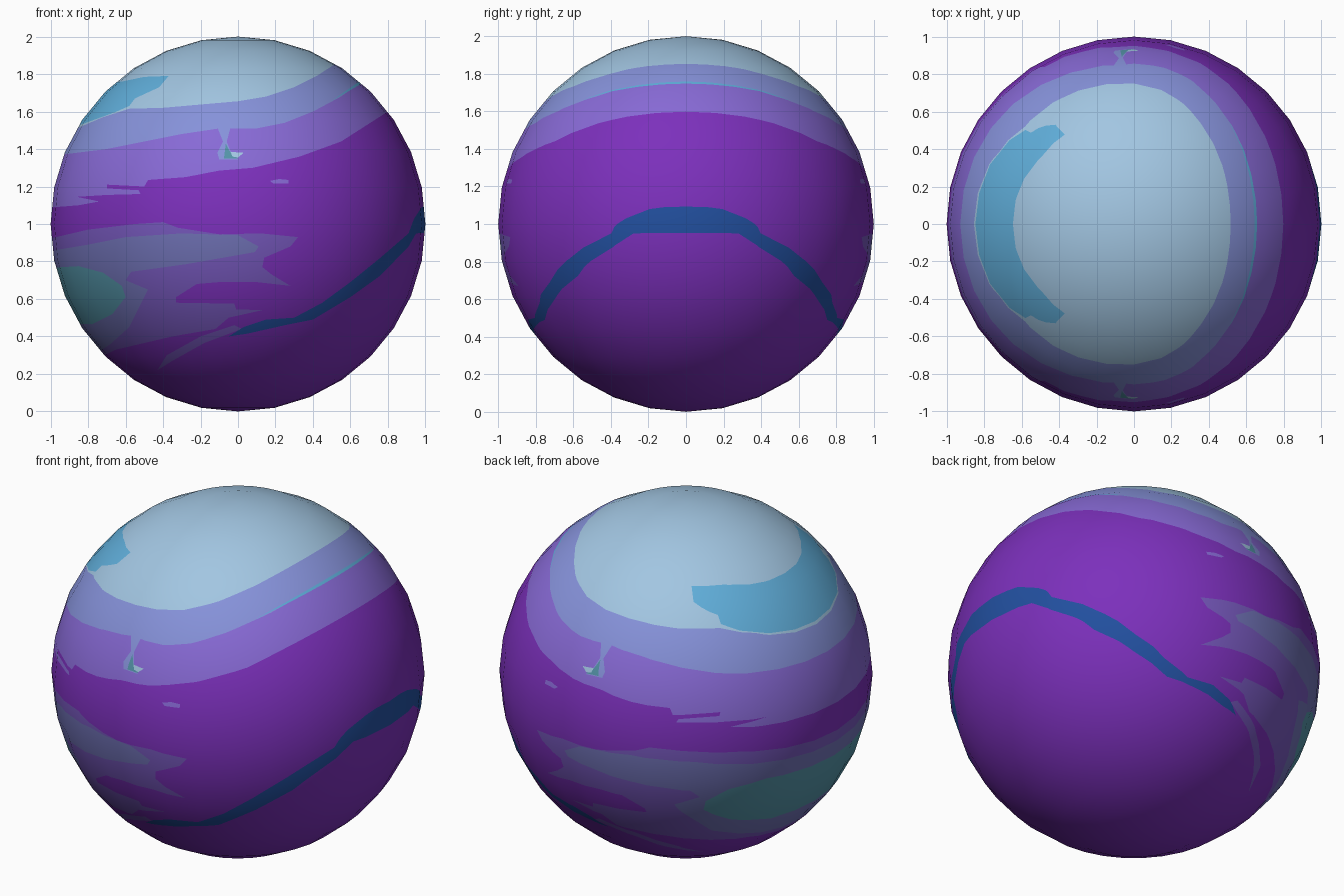
import bpy, bmesh
from mathutils import Vector

if "Cube" in bpy.data.objects:
    bpy.data.objects.remove(bpy.data.objects["Cube"])

CENTRE = Vector((0, 0, 1))


def linear(c):
    c /= 255
    return c / 12.92 if c <= 0.04045 else ((c + 0.055) / 1.055) ** 2.4


COLOURS = {
    "violet": (124, 48, 188),
    "lavender": (136, 106, 214),
    "periwinkle": (134, 146, 218),
    "pale_blue": (162, 198, 226),
    "sky_blue": (96, 174, 218),
    "navy_blue": (34, 80, 160),
    "teal": (84, 148, 168),
    "dusky_periwinkle": (112, 114, 182),
    "dusky_lavender": (118, 88, 188),
}
NAMES = list(COLOURS)

# Low-poly ball, standing on the ground
bm = bmesh.new()
bmesh.ops.create_uvsphere(bm, u_segments=32, v_segments=16, radius=1)
bmesh.ops.translate(bm, verts=bm.verts, vec=CENTRE)

regions = []


def cut(a, b):
    """Cut the faces near one outline edge, straight through the ball along y."""
    x0, x1 = sorted((a[0], b[0]))
    z0, z1 = sorted((a[1], b[1]))
    near = []
    for f in bm.faces:
        xs = [v.co.x for v in f.verts]
        zs = [v.co.z for v in f.verts]
        if min(xs) <= x1 and max(xs) >= x0 and min(zs) <= z1 and max(zs) >= z0:
            near.append(f)
    if near:
        geom = set(near)
        for f in near:
            geom.update(f.edges)
            geom.update(f.verts)
        bmesh.ops.bisect_plane(bm, geom=list(geom), dist=1e-5,
                               plane_co=(a[0], 0, a[1]),
                               plane_no=Vector((a[1] - b[1], 0, b[0] - a[0])).normalized())


def paint(colour, outline):
    """Register a colour patch given as an (x, z) outline seen from the front."""
    regions.append((NAMES.index(colour), outline))
    for a, b in zip(outline, outline[1:] + outline[:1]):
        cut(a, b)


def band(colour, lower_edge):
    """Colour everything above a line."""
    paint(colour, lower_edge + [(1.2, 2.2), (-1.2, 2.2)])


def inside(x, z, outline):
    hit = False
    for (ax, az), (bx, bz) in zip(outline, outline[1:] + outline[:1]):
        if (az > z) != (bz > z) and x < ax + (z - az) * (bx - ax) / (bz - az):
            hit = not hit
    return hit


# Upper bands, each over the one before
band("lavender", [(-1.1, 1.08), (-.85, 1.10), (-.74, 1.12), (-.86, 1.145), (-.7, 1.155),
                  (-.52, 1.16), (-.53, 1.18), (-.7, 1.19), (-.7, 1.21), (-.5, 1.2),
                  (-.48, 1.235), (-.28, 1.25), (-.1, 1.285), (.08, 1.3), (.33, 1.36),
                  (.55, 1.44), (.8, 1.6), (1, 1.75)])
band("periwinkle", [(-1.1, 1.34), (-.94, 1.37), (-.7, 1.4), (-.5, 1.44), (-.3, 1.48),
                    (-.1, 1.51), (.1, 1.51), (.25, 1.54), (.4, 1.6), (.55, 1.68),
                    (.66, 1.76), (.8, 1.9)])
band("pale_blue", [(-1.1, 1.42), (-.86, 1.51), (-.72, 1.57), (-.58, 1.615), (-.4, 1.62),
                   (0, 1.655), (.15, 1.68), (.3, 1.73), (.42, 1.79), (.52, 1.855),
                   (.7, 2.0)])

# Sky blue patch and thin streak
paint("sky_blue", [(-.9, 1.51), (-.84, 1.53), (-.66, 1.595), (-.58, 1.63), (-.55, 1.67),
                   (-.42, 1.73), (-.37, 1.79), (-.5, 1.785), (-.62, 1.76), (-.8, 1.74)])
paint("sky_blue", [(.5, 1.657), (.67, 1.755), (.66, 1.77)])

# Little hook and speck
paint("periwinkle", [(-.11, 1.515), (-.04, 1.515), (-.06, 1.44), (-.04, 1.39), (0, 1.345),
                     (-.1, 1.345), (-.11, 1.38), (-.08, 1.44)])
paint("teal", [(-.065, 1.43), (-.045, 1.39), (0, 1.35), (-.075, 1.35)])
paint("pale_blue", [(-.04, 1.385), (.03, 1.38), (0, 1.355), (-.03, 1.36)])
paint("lavender", [(.17, 1.23), (.22, 1.24), (.27, 1.235), (.27, 1.215), (.19, 1.215)])

# Lower left swirl, from outside to inside
paint("dusky_lavender", [(-1.1, .9), (-.8, .97), (-.55, 1.0), (-.4, 1.01), (-.32, .98),
                         (-.1, .945), (.12, .95), (.32, .93), (.28, .88), (.14, .82),
                         (.13, .77), (.18, .73), (.28, .67), (.1, .69), (-.1, .69),
                         (-.22, .68), (-.33, .61), (-.33, .58), (-.02, .575), (-.01, .545),
                         (.13, .54), (-.05, .5), (-.12, .44), (-.35, .4), (-.65, .33),
                         (-.8, .26), (-1.1, .3)])
paint("dusky_lavender", [(-.43, .22), (-.38, .3), (-.2, .4), (-.02, .46), (.02, .44),
                         (-.18, .365), (-.35, .27)])
paint("dusky_periwinkle", [(-1.1, .84), (-.8, .89), (-.6, .93), (-.3, .95), (0, .94),
                           (.11, .88), (.09, .85), (-.28, .785), (-.57, .745), (-.6, .7),
                           (-.48, .65), (-.53, .55), (-.58, .45), (-.68, .36), (-.8, .28),
                           (-1.1, .4)])
paint("teal", [(-1.1, .76), (-.85, .775), (-.72, .74), (-.62, .67), (-.6, .61), (-.67, .52),
               (-.78, .465), (-1.1, .48)])

# Navy ribbon
paint("navy_blue", [(-.05, .4), (.03, .45), (.15, .49), (.3, .5), (.45, .58), (.6, .69),
                    (.76, .82), (.91, .95), (.94, 1.03), (.98, 1.09), (1.1, 1.12),
                    (1.1, .96), (.95, .95), (.91, .88), (.76, .725), (.6, .61), (.4, .49),
                    (.25, .46), (.05, .415)])

for f in bm.faces:
    c = f.calc_center_median()
    f.smooth = True
    for index, outline in regions:
        if inside(c.x, c.z, outline):
            f.material_index = index

mesh = bpy.data.meshes.new("banded_ball")
bm.to_mesh(mesh)
bm.free()
for name, rgb in COLOURS.items():
    material = bpy.data.materials.new(name)
    material.diffuse_color = [linear(c) for c in rgb] + [1]
    material.use_nodes = True
    material.node_tree.nodes["Principled BSDF"].inputs["Base Color"].default_value = material.diffuse_color
    mesh.materials.append(material)

# Round shading across the cuts
mesh.normals_split_custom_set_from_vertices([(v.co - CENTRE).normalized() for v in mesh.vertices])
bpy.context.collection.objects.link(bpy.data.objects.new("banded_ball", mesh))
